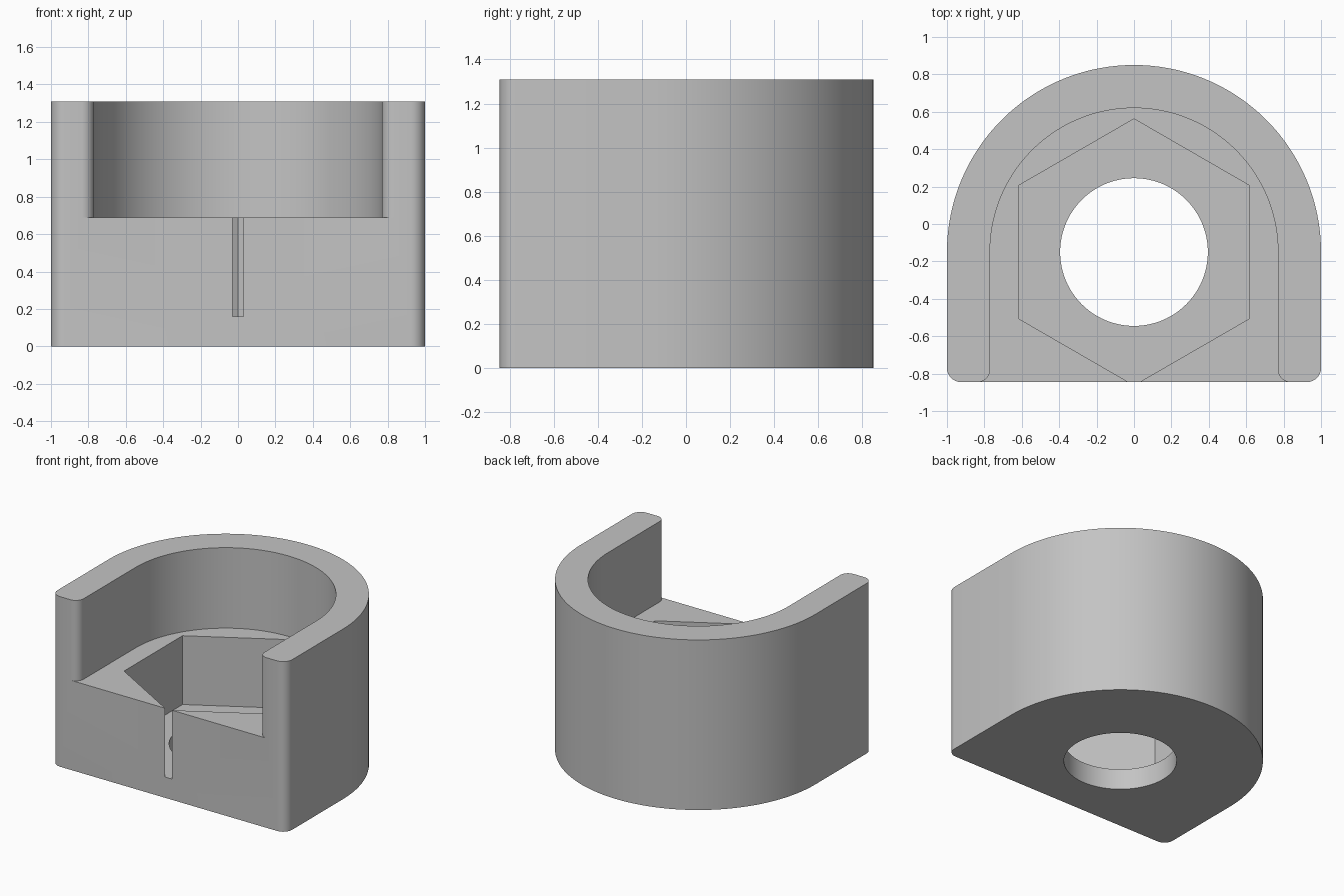
import bpy
import bmesh
from math import cos, sin, pi, radians

cube = bpy.data.objects.get("Cube")
if cube:
    bpy.data.objects.remove(cube, do_unlink=True)

HEIGHT, LEDGE, FLOOR = 1.31, 0.69, 0.16
CY, FRONT = -0.15, -0.845          # shared arc centre and front plane

grey = bpy.data.materials.new("light grey")
grey.use_nodes = True
colour = (0.55, 0.55, 0.55, 1)
grey.diffuse_color = colour
grey.node_tree.nodes["Principled BSDF"].inputs["Base Color"].default_value = colour


def arc(x, y, r, start, end, n):
    steps = [radians(start + (end - start) * i / n) for i in range(n + 1)]
    return [(x + r * cos(a), y + r * sin(a)) for a in steps]


def mirrored(half):
    """Close a right-hand profile with its mirror image."""
    return half + [(-x, y) for x, y in reversed(half) if abs(x) > 1e-5]


def prism(name, outline, bottom, top):
    bm = bmesh.new()
    base = bm.faces.new([bm.verts.new((x, y, bottom)) for x, y in outline])
    ext = bmesh.ops.extrude_face_region(bm, geom=[base])
    verts = [v for v in ext["geom"] if isinstance(v, bmesh.types.BMVert)]
    bmesh.ops.translate(bm, verts=verts, vec=(0, 0, top - bottom))
    bmesh.ops.recalc_face_normals(bm, faces=bm.faces)
    mesh = bpy.data.meshes.new(name)
    bm.to_mesh(mesh)
    bm.free()
    mesh.materials.append(grey)
    obj = bpy.data.objects.new(name, mesh)
    bpy.context.collection.objects.link(obj)
    return obj


# Body: round back, straight sides, small rounded front corners
R = 0.075
body = prism("housing_body", mirrored(
    arc(1 - R, FRONT + R, R, -90, 0, 8) + arc(0, CY, 1, 0, 90, 48)), 0, HEIGHT)

# Upper recess, open at the front with rounded wall ends
r, wall = 0.065, 0.77
recess = prism("recess_cutter", mirrored(
    [(wall + r, FRONT - 0.3)]
    + arc(wall + r, FRONT + r, r, 270, 180, 8)
    + arc(0, CY, wall, 0, 90, 48)), LEDGE, HEIGHT + 0.2)

# Hexagonal pocket, whose front corner breaks through as a narrow slot
pocket = prism("hex_pocket_cutter", arc(0, CY, 0.712, 30, 330, 5), FLOOR, LEDGE + 0.1)

# Round hole through the floor
hole = prism("hole_cutter", arc(0, CY, 0.395, 0, 360 - 3.75, 95), -0.2, FLOOR + 0.1)

cutters = [recess, pocket, hole]
for cutter in cutters:
    cutter.hide_render = True
    mod = body.modifiers.new(cutter.name, 'BOOLEAN')
    mod.operation = 'DIFFERENCE'
    mod.solver = 'EXACT'
    mod.object = cutter

# Bake the cuts and drop the cutters
bpy.context.view_layer.update()
evaluated = body.evaluated_get(bpy.context.evaluated_depsgraph_get())
result = bpy.data.meshes.new_from_object(evaluated)
body.modifiers.clear()
body.data = result
for cutter in cutters:
    bpy.data.objects.remove(cutter, do_unlink=True)

bpy.ops.object.select_all(action='DESELECT')
body.select_set(True)
bpy.context.view_layer.objects.active = body
bpy.ops.object.shade_smooth_by_angle(angle=radians(25))
